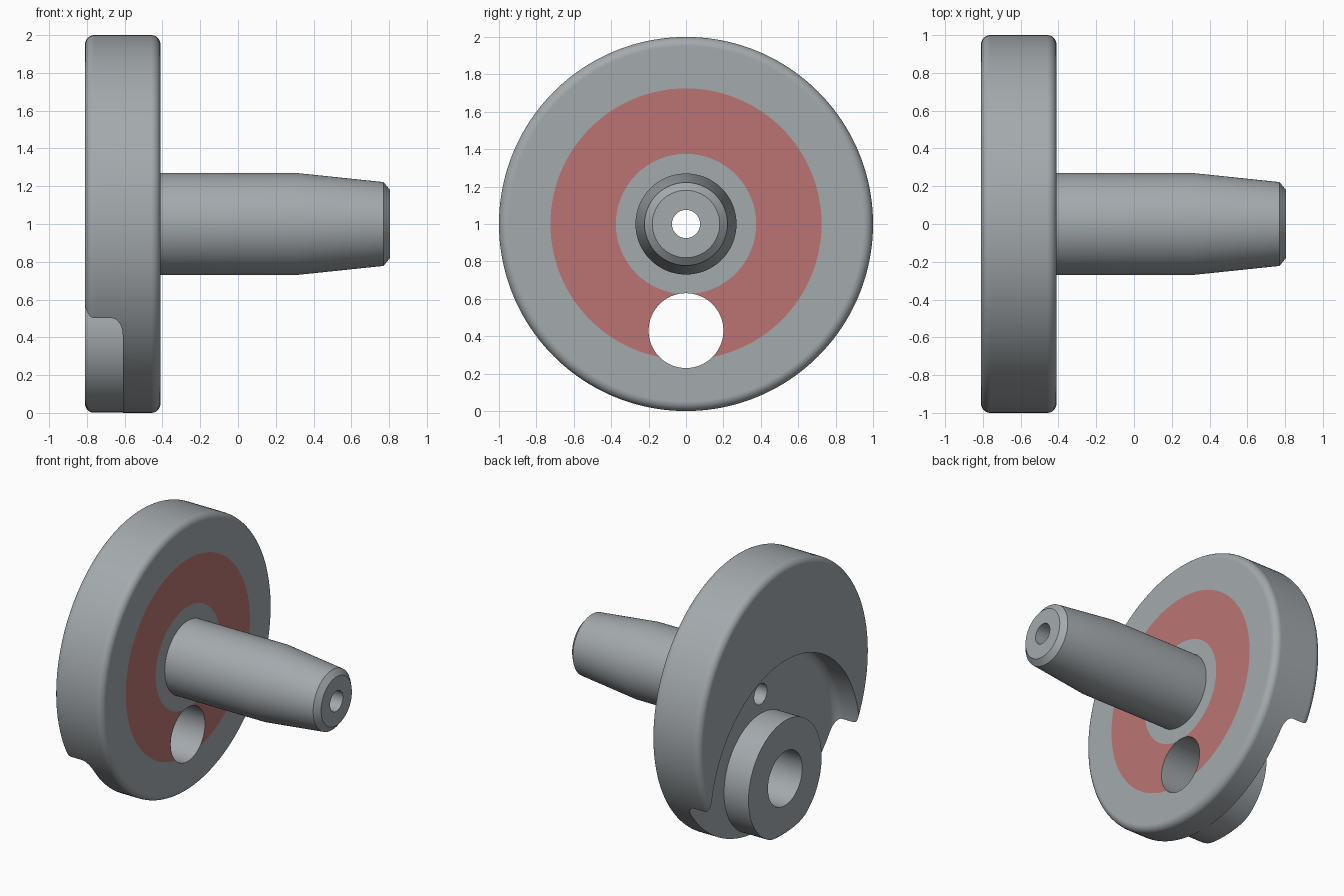
import bpy, bmesh, math

if "Cube" in bpy.data.objects:
    bpy.data.objects.remove(bpy.data.objects["Cube"])

SEG = 160
PIN_Z = 0.43          # height of the off-centre pin boss
FACE_X = -0.41        # shaft-side face of the disc
BACK_X = -0.81        # pin-side face of the disc
FLOOR_X = -0.61       # pocket floor


def material(name, rgb):
    m = bpy.data.materials.new(name)
    m.diffuse_color = (*rgb, 1)
    m.use_nodes = True
    m.node_tree.nodes["Principled BSDF"].inputs["Base Color"].default_value = m.diffuse_color
    return m


def arc(cx, cr, rad, a0, a1, n=8):
    """Fillet points (x, radius) between two angles in degrees."""
    return [(cx + rad * math.cos(math.radians(a0 + (a1 - a0) * i / n)),
             cr + rad * math.sin(math.radians(a0 + (a1 - a0) * i / n)))
            for i in range(n + 1)]


def lathe(name, profile, zc):
    """Spin a closed (x, radius) profile about the x direction at height zc."""
    bm = bmesh.new()
    rings = []
    for i in range(SEG):
        a = 2 * math.pi * i / SEG
        rings.append([bm.verts.new((x, r * math.sin(a), zc + r * math.cos(a)))
                      for x, r in profile])
    n = len(profile)
    for i in range(SEG):
        p, q = rings[i], rings[(i + 1) % SEG]
        for j in range(n):
            k = (j + 1) % n
            bm.faces.new((p[j], p[k], q[k], q[j]))
    bmesh.ops.recalc_face_normals(bm, faces=bm.faces)
    me = bpy.data.meshes.new(name)
    bm.to_mesh(me)
    bm.free()
    ob = bpy.data.objects.new(name, me)
    bpy.context.collection.objects.link(ob)
    return ob


grey = material("steel_grey", (0.37, 0.40, 0.42))
red = material("dull_red", (0.50, 0.175, 0.175))

# Disc with rounded rim, tapered shaft and through bore
f = 0.05
profile = [(BACK_X, 0.075)]
profile += arc(BACK_X + f, 1 - f, f, 180, 90)
profile += arc(FACE_X - f, 1 - f, f, 90, 0)
profile += [(FACE_X, 0.725), (FACE_X, 0.375), (FACE_X, 0.27),
            (0.31, 0.27), (0.77, 0.222), (0.805, 0.18), (0.805, 0.075)]
crank = lathe("crank_disc_and_shaft", profile, 1.0)
crank.data.materials.append(grey)
crank.data.materials.append(red)

# Painted red ring on the shaft-side face
for p in crank.data.polygons:
    c = p.center
    if abs(c.x - FACE_X) < 0.001 and 0.375 < math.hypot(c.y, c.z - 1) < 0.725:
        p.material_index = 1

# Pocket cutter: ring around the pin boss, with filleted floor edge
pocket = [(-1.0, 0.427), (FLOOR_X, 0.427)]
pocket += arc(FLOOR_X - 0.06, 0.87 - 0.06, 0.06, 0, 90)
pocket += [(-1.0, 0.87)]
pocket_cutter = lathe("pocket_cutter", pocket, PIN_Z)

# Pin hole cutter: plain cylinder through boss and disc
bpy.ops.mesh.primitive_cylinder_add(vertices=96, radius=0.2, depth=0.8,
                                    location=(-0.61, 0, PIN_Z),
                                    rotation=(0, math.pi / 2, 0))
pin_cutter = bpy.context.object
pin_cutter.name = "pin_hole_cutter"

# Cut, then remove the helpers
bpy.ops.object.select_all(action='DESELECT')
bpy.context.view_layer.objects.active = crank
crank.select_set(True)
for cutter in (pocket_cutter, pin_cutter):
    cutter.data.materials.clear()
    cutter.data.materials.append(grey)
    cutter.hide_render = True
    mod = crank.modifiers.new(cutter.name, 'BOOLEAN')
    mod.operation = 'DIFFERENCE'
    mod.solver = 'EXACT'
    mod.object = cutter
    bpy.ops.object.modifier_apply(modifier=mod.name)
    bpy.data.objects.remove(cutter)

# Smooth curved walls, crisp edges, clean flat faces
bpy.ops.object.shade_smooth_by_angle(angle=math.radians(25))
wn = crank.modifiers.new("flat_face_normals", 'WEIGHTED_NORMAL')
wn.keep_sharp = True
